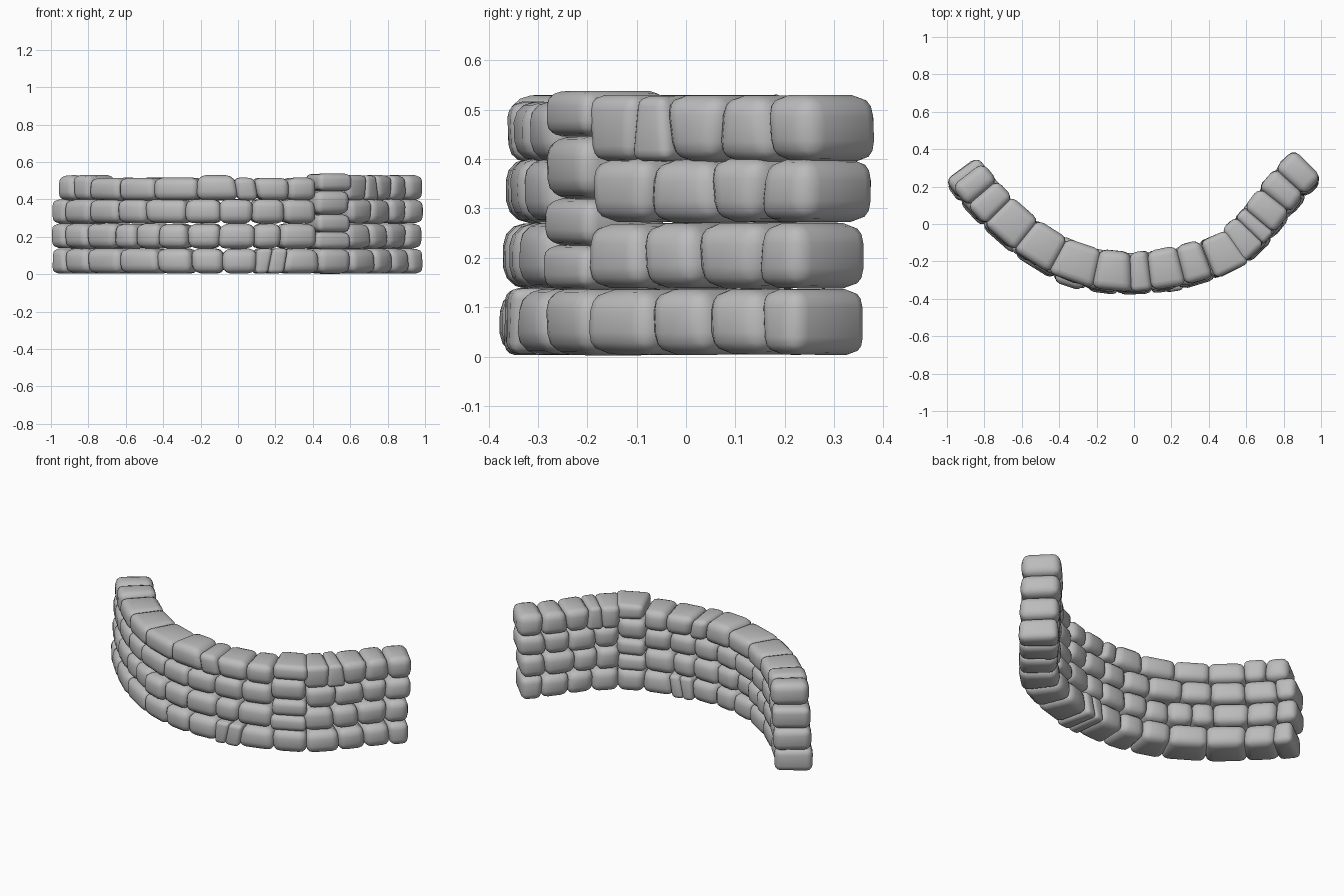
import bpy, bmesh, random
from mathutils import Vector

random.seed(4)
cube = bpy.data.objects.get("Cube")
if cube:
    bpy.data.objects.remove(cube, do_unlink=True)

stone_mat = bpy.data.materials.new("stone grey")
stone_mat.use_nodes = True
GREY = (0.5, 0.5, 0.5, 1)
stone_mat.diffuse_color = GREY
stone_mat.node_tree.nodes["Principled BSDF"].inputs["Base Color"].default_value = GREY

DEPTH = 0.2

# Plan of the outer face of the wall, from left end to right end
OUTER = [(-1, .24), (-.92, .13), (-.8, .0), (-.63, -.15), (-.43, -.275), (-.25, -.335),
         (-.1, -.36), (0, -.36), (.1, -.35), (.25, -.33), (.42, -.28), (.6, -.195),
         (.73, -.07), (.82, .05), (.91, .16), (1.02, .27)]

# Each course: bottom, top, outward shift and the joints between its stones
COURSES = {
    "bottom_course": (.004, .137, .016, [-.985, -.92, -.8, -.63, -.43, -.25, -.08, .1, .17,
                                         .25, .43, .6, .73, .82, .91, .985]),
    "second_course": (.138, .27, .008, [-1, -.93, -.81, -.66, -.55, -.42, -.27, -.1, .09,
                                        .23, .42, .59, .71, .8, .9, .985]),
    "third_course": (.272, .4, .002, [-.995, -.93, -.8, -.65, -.5, -.285, -.1, .08, .25,
                                      .42, .6, .72, .82, .9, .997]),
    "top_course": (.395, .515, -.003, [-.97, -.89, -.8, -.64, -.455, -.225, -.01, .1, .275,
                                       .42, .59, .69, .75, .83, .91, 1]),
}


def outer_y(x):
    """Height of the plan curve at x."""
    for (x0, y0), (x1, y1) in zip(OUTER, OUTER[1:]):
        if x <= x1 or x1 == OUTER[-1][0]:
            return y0 + (y1 - y0) * (x - x0) / (x1 - x0)


def joint(x, outset):
    """Outer and inner plan points of a joint, square to the wall."""
    a, b = max(x - .07, -1), min(x + .07, 1.02)
    tangent = Vector((b - a, outer_y(b) - outer_y(a))).normalized()
    normal = Vector((-tangent.y, tangent.x))
    p = Vector((x, outer_y(x))) - normal * outset
    return p, p + normal * DEPTH


def add_stone(bm, low, high, z0, z1, outset):
    """One rounded block between two joints; low/high are (left, right) x pairs."""
    corners = []
    for (xa, xb), z in ((low, z0), (high, z1)):
        (oa, ia), (ob, ib) = joint(xa, outset), joint(xb, outset)
        ring = [oa, ob, ib, ia]
        centre = sum(ring, Vector((0, 0))) / 4
        for p in ring:
            q = centre + (p - centre) * 1.06
            jit = random.uniform(-.004, .004)
            corners.append(bm.verts.new((q.x + jit, q.y - jit, z + jit * .5)))
    b, t = corners[:4], corners[4:]
    bm.faces.new(b[::-1])
    bm.faces.new(t)
    for i in range(4):
        j = (i + 1) % 4
        bm.faces.new((b[i], b[j], t[j], t[i]))
    edges = list({e for v in corners for e in v.link_edges})
    size = min(e.calc_length() for e in edges)
    bmesh.ops.bevel(bm, geom=edges, offset=min(size * .34, .045), segments=3,
                    profile=.5, affect='EDGES', clamp_overlap=True)


def finish(bm, name):
    mesh = bpy.data.meshes.new(name)
    bmesh.ops.recalc_face_normals(bm, faces=bm.faces)
    for f in bm.faces:
        f.smooth = True
    bm.to_mesh(mesh)
    bm.free()
    mesh.materials.append(stone_mat)
    bpy.context.collection.objects.link(bpy.data.objects.new(name, mesh))


# Four courses of stones, leaving room for the stacked column
for name, (z0, z1, outset, xs) in COURSES.items():
    bm = bmesh.new()
    leans = [0 if i in (0, len(xs) - 1) else random.uniform(-.005, .005)
             for i in range(len(xs))]
    if name == "bottom_course":
        leans[8] = leans[9] = .012
    if name == "top_course":
        leans[6] = leans[7] = -.012
    for i in range(len(xs) - 1):
        mid = (xs[i] + xs[i + 1]) / 2
        if name != "bottom_course" and .45 < mid < .56:
            continue
        # Taller stones in the top course and one that juts out of the second
        tall = mid > .6 or mid < -.8 or -.2 < mid < -.05
        extra = .014 if name == "top_course" and tall else 0
        jut = .018 if name == "second_course" and -.4 < mid < -.3 else 0
        add_stone(bm, (xs[i] - leans[i], xs[i + 1] - leans[i + 1]),
                  (xs[i] + leans[i], xs[i + 1] + leans[i + 1]),
                  z0, z1 + extra, outset + jut)
    finish(bm, name)

# Column of flatter stones on the right-hand curve
bm = bmesh.new()
levels = [.135, .225, .32, .445, .537]
for z0, z1 in zip(levels, levels[1:]):
    x0, x1 = .425 + random.uniform(-.008, .008), .597 + random.uniform(-.005, .005)
    add_stone(bm, (x0, x1), (x0, x1), z0, z1, .01)
finish(bm, "stacked_column")
